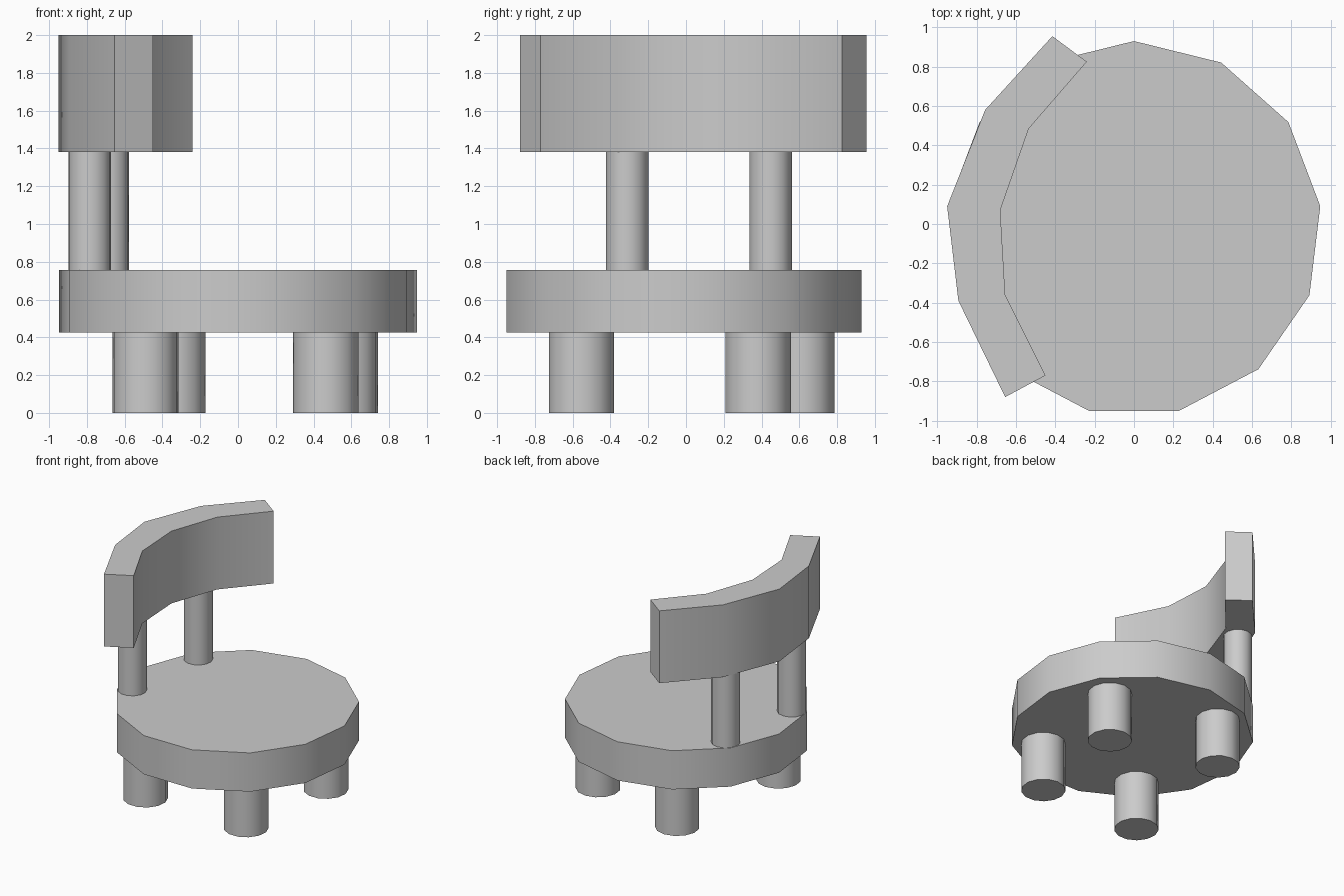
import bpy, bmesh
from math import pi, sin, cos, radians

if "Cube" in bpy.data.objects:
    bpy.data.objects.remove(bpy.data.objects["Cube"])


def prism(name, outline, z0, z1):
    """Extrude a closed xy outline from z0 to z1."""
    bm = bmesh.new()
    face = bm.faces.new([bm.verts.new((x, y, z0)) for x, y in outline])
    ext = bmesh.ops.extrude_face_region(bm, geom=[face], use_keep_orig=True)
    top = [v for v in ext["geom"] if isinstance(v, bmesh.types.BMVert)]
    bmesh.ops.translate(bm, verts=top, vec=(0, 0, z1 - z0))
    bmesh.ops.recalc_face_normals(bm, faces=bm.faces)
    mesh = bpy.data.meshes.new(name)
    bm.to_mesh(mesh)
    bm.free()
    obj = bpy.data.objects.new(name, mesh)
    bpy.context.collection.objects.link(obj)
    bpy.ops.object.select_all(action="DESELECT")
    obj.select_set(True)
    bpy.context.view_layer.objects.active = obj
    bpy.ops.object.shade_smooth_by_angle(angle=radians(40))
    return obj


def ring(x, y, r, sides=13):
    """Regular polygon with a corner pointing to +y."""
    steps = [2 * pi * i / sides for i in range(sides)]
    return [(x + r * sin(a), y + r * cos(a)) for a in steps]


# Thirteen-sided seat
prism("seat", ring(0, -0.024, 0.954), 0.425, 0.757)

# Four short legs
legs = {
    "front_left_leg": (-0.49, -0.555),
    "front_right_leg": (0.465, -0.555),
    "back_right_leg": (0.567, 0.38),
    "back_left_leg": (-0.345, 0.61),
}
for name, (x, y) in legs.items():
    prism(name, ring(x, y, 0.175), 0, 0.425)

# Two posts holding the backrest
for name, x, y in (("front_post", -0.785, -0.312), ("back_post", -0.69, 0.447)):
    prism(name, ring(x, y, 0.114), 0.757, 1.38)

# Curved backrest: outer edge, then inner edge back
outer = [(-0.415, 0.955), (-0.757, 0.58), (-0.95, 0.09), (-0.893, -0.39), (-0.655, -0.88)]
inner = [(-0.45, -0.77), (-0.655, -0.36), (-0.68, 0.07), (-0.535, 0.485), (-0.24, 0.825)]
prism("backrest", outer + inner, 1.38, 2.0)
